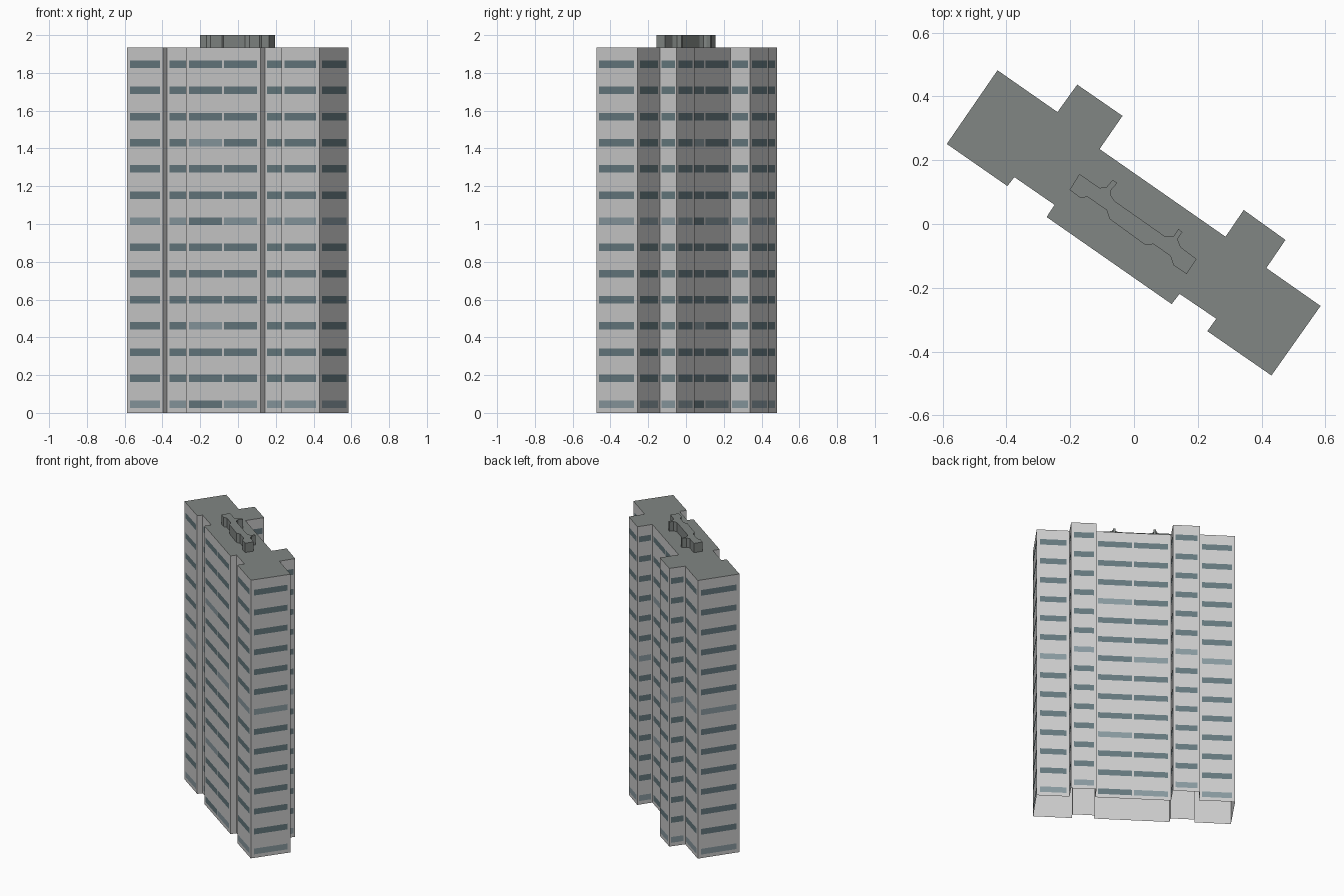
import bpy
from mathutils import Vector

if "Cube" in bpy.data.objects:
    bpy.data.objects.remove(bpy.data.objects["Cube"])

ROOF_Z, TOP_Z, FLOORS, PITCH = 1.935, 2.0, 14, 0.1385

# Plan outline of the tower, clockwise from the back left corner
PLAN = [(-.428, .482), (-.24, .351), (-.178, .437), (-.036, .339), (-.108, .235),
        (.287, -.04), (.344, .044), (.475, -.05), (.415, -.138), (.585, -.257),
        (.431, -.475), (.23, -.336), (.258, -.297), (.143, -.219), (.118, -.251),
        (-.274, .022), (-.249, .06), (-.375, .147), (-.397, .119), (-.587, .251)]

# Plan outline of the rooftop plant room, clockwise
PLANT = [(-.171, .157), (-.108, .113), (-.086, .116), (-.067, .138), (-.052, .129),
         (-.071, .108), (-.074, .092), (-.061, .072), (.096, -.038), (.124, -.038),
         (.139, -.016), (.152, -.025), (.136, -.047), (.146, -.072), (.196, -.11),
         (.165, -.157), (.124, -.129), (.114, -.1), (.061, -.063), (.036, -.066),
         (-.077, .016), (-.086, .044), (-.146, .085), (-.168, .082), (-.202, .107)]


def material(name, rgb):
    m = bpy.data.materials.new(name)
    m.diffuse_color = (*rgb, 1)
    m.use_nodes = True
    m.node_tree.nodes["Principled BSDF"].inputs["Base Color"].default_value = m.diffuse_color
    return m


def add_mesh(name, verts, faces, mat=None):
    me = bpy.data.meshes.new(name)
    me.from_pydata(verts, [], faces)
    if mat:
        me.materials.append(mat)
    ob = bpy.data.objects.new(name, me)
    bpy.context.collection.objects.link(ob)
    return ob


def ring_walls(name, plan, z0, z1, mat=None):
    n = len(plan)
    verts = [(x, y, z) for z in (z0, z1) for x, y in plan]
    faces = [(i, i + n, (i + 1) % n + n, (i + 1) % n) for i in range(n)]
    return add_mesh(name, verts, faces, mat)


def cap(name, plan, z, mat):
    verts = [(x, y, z) for x, y in reversed(plan)]
    return add_mesh(name, verts, [tuple(range(len(plan)))], mat)


roof_mat = material("roof_grey", (.22, .24, .23))
dark_glass = material("dark_glass", (.13, .19, .21))
pale_glass = material("pale_glass", (.25, .32, .35))

# Tower shell (open underneath), roof and plant room
ring_walls("tower_walls", PLAN, 0, ROOF_Z)
cap("tower_roof", PLAN, ROOF_Z, roof_mat)
ring_walls("plant_room_walls", PLANT, ROOF_Z, TOP_Z, roof_mat)
cap("plant_room_roof", PLANT, TOP_Z, roof_mat)

# Window bands: one per wall and floor, two on the long middle walls
panes = {"dark": ([], []), "pale": ([], [])}


def add_pane(kind, a, b, z):
    verts, faces = panes[kind]
    k = len(verts)
    for p, dz in ((a, -.02), (a, .02), (b, .02), (b, -.02)):
        verts.append((p.x, p.y, z + dz))
    faces.append((k, k + 1, k + 2, k + 3))


for i, p in enumerate(PLAN):
    a, b = Vector(p), Vector(PLAN[(i + 1) % len(PLAN)])
    d = b - a
    length = d.length
    if length < .06:                      # narrow returns are blank
        continue
    d.normalize()
    out = Vector((-d.y, d.x)) * .0012
    m = min(.02, length * .1)
    if length > .4:
        spans = [(m, length / 2 - .006, {0, 7}), (length / 2 + .006, length - m, {3, 10})]
    else:
        spans = [(m, length - m, {0, 7})]
    for s, e, pale in spans:
        for f in range(FLOORS):
            add_pane("pale" if f in pale else "dark",
                     a + d * s + out, a + d * e + out, .045 + f * PITCH)

add_mesh("dark_windows", *panes["dark"], dark_glass)
add_mesh("pale_windows", *panes["pale"], pale_glass)
